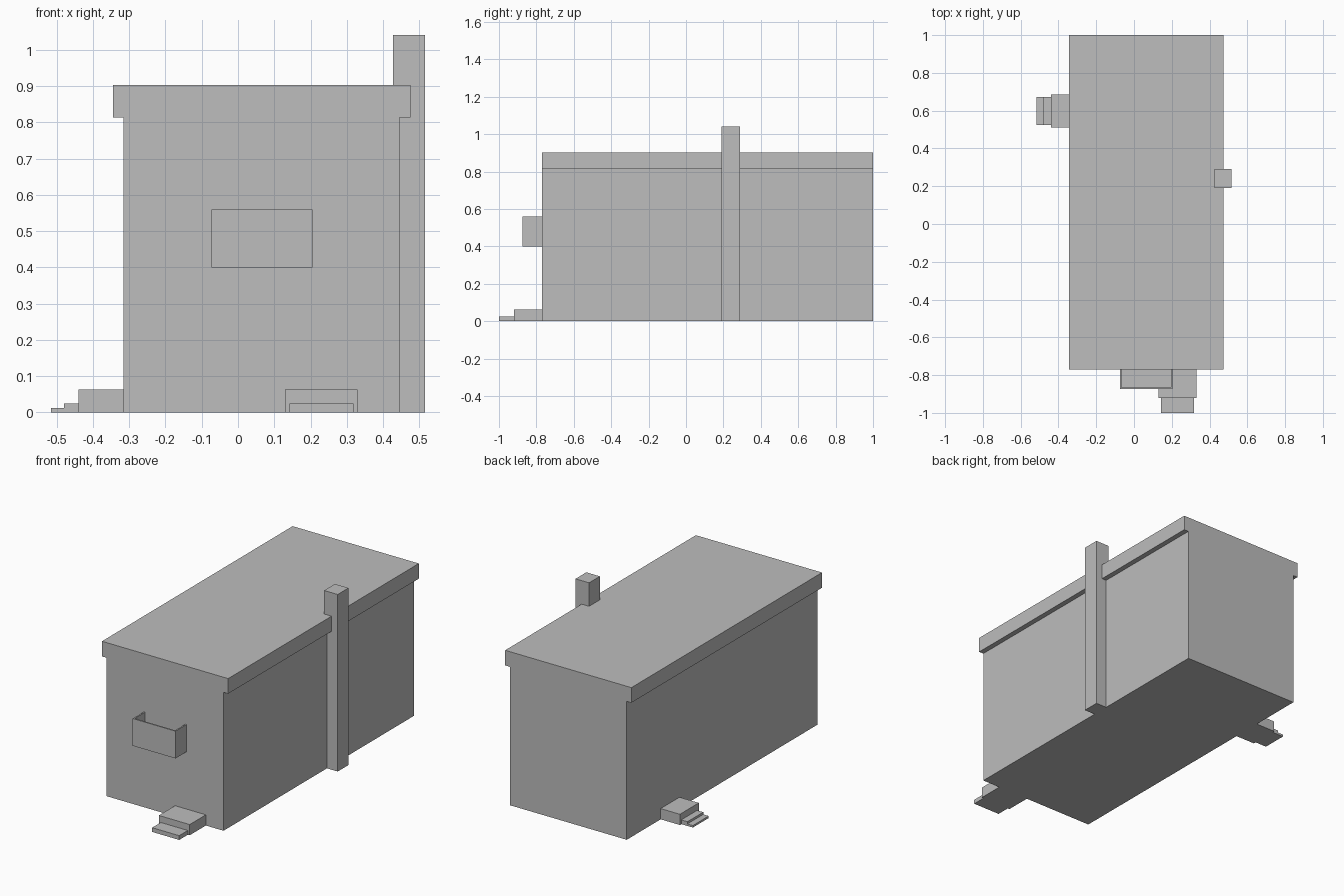
import bpy

cube = bpy.data.objects.get("Cube")
if cube:
    bpy.data.objects.remove(cube, do_unlink=True)

# One plain grey for the whole building
grey = bpy.data.materials.new("plain grey")
grey.use_nodes = True
colour = (0.51, 0.51, 0.51, 1)
grey.diffuse_color = colour
grey.node_tree.nodes["Principled BSDF"].inputs["Base Color"].default_value = colour


def box(name, x, y, z):
    """Axis-aligned box spanning the given (low, high) ranges."""
    spans = (x, y, z)
    bpy.ops.mesh.primitive_cube_add(size=1)
    obj = bpy.context.object
    obj.name = obj.data.name = name
    low, size = [s[0] for s in spans], [s[1] - s[0] for s in spans]
    for v in obj.data.vertices:
        v.co = [l + (c + 0.5) * d for l, c, d in zip(low, v.co, size)]
    obj.data.materials.append(grey)
    return obj


FRONT, BACK, LEFT, RIGHT = -0.77, 1.0, -0.315, 0.445
EAVE, TOP = 0.813, 0.902

# Main walls and flat roof slab, overhanging only at the long sides
box("walls", (LEFT, RIGHT), (FRONT, BACK), (0, EAVE))
box("roof", (LEFT - 0.03, RIGHT + 0.03), (FRONT, BACK), (EAVE, TOP))

# Chimney running up the side wall
box("chimney", (0.427, 0.515), (0.19, 0.29), (0, 1.04))

# Front balcony: floor and thin parapet
bx, by, bz, t = (-0.073, 0.205), (-0.873, FRONT), (0.40, 0.56), 0.008
box("balcony_floor", bx, by, (bz[0], bz[0] + t))
box("balcony_front", bx, (by[0], by[0] + t), bz)
box("balcony_side_a", (bx[0], bx[0] + t), by, bz)
box("balcony_side_b", (bx[1] - t, bx[1]), by, bz)

# Front entrance steps
box("front_landing", (0.13, 0.33), (-0.92, FRONT), (0, 0.063))
box("front_step", (0.142, 0.318), (-1.0, -0.92), (0, 0.025))

# Side entrance steps
box("side_landing", (-0.44, LEFT), (0.51, 0.685), (0, 0.063))
box("side_step_upper", (-0.48, -0.44), (0.525, 0.672), (0, 0.025))
box("side_step_lower", (-0.515, -0.48), (0.525, 0.672), (0, 0.012))
